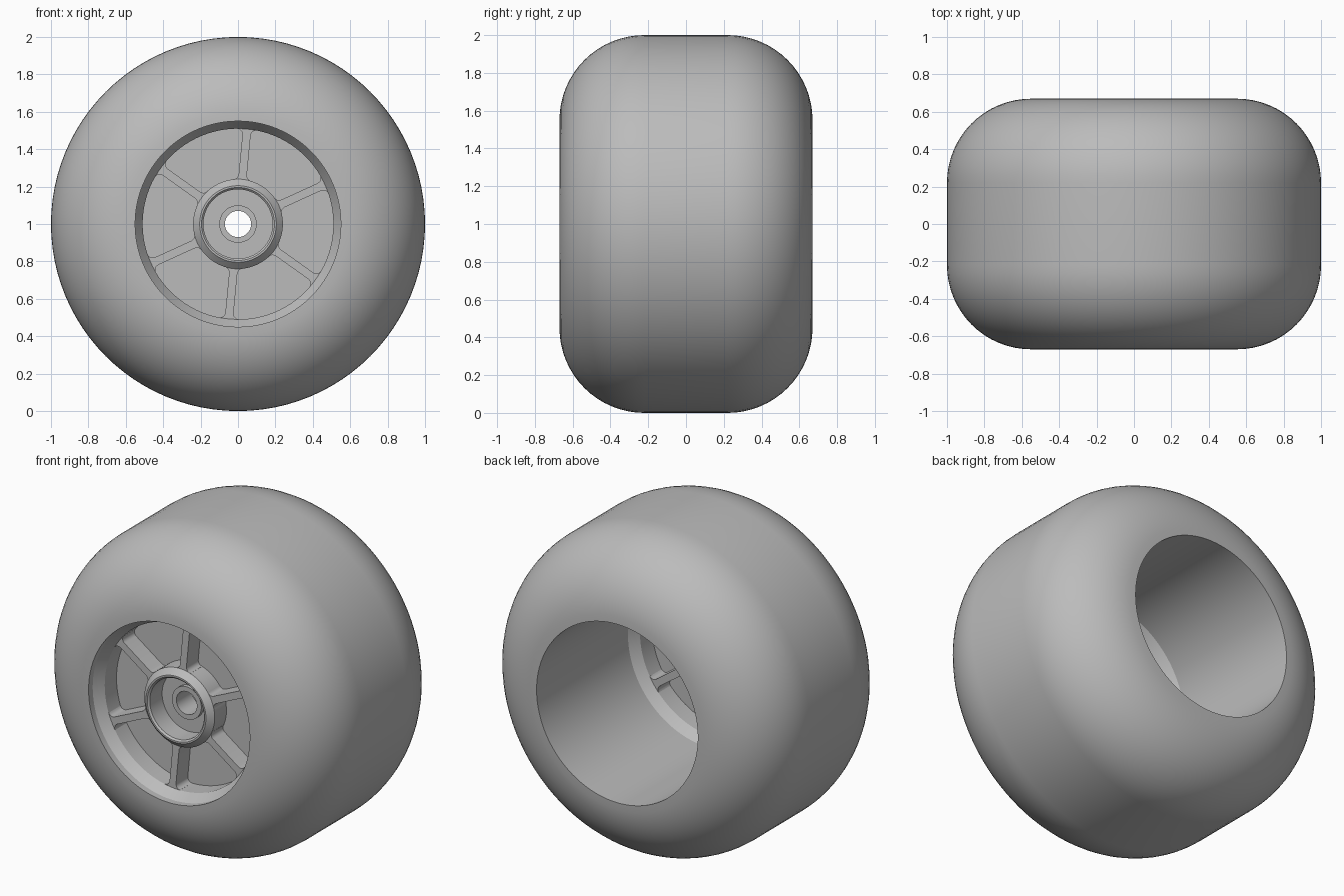
import bpy, bmesh, math
from mathutils import Vector, Matrix

cube = bpy.data.objects.get("Cube")
if cube:
    bpy.data.objects.remove(cube, do_unlink=True)

AXLE = Vector((0, 0, 1))
grey = bpy.data.materials.new("plain grey")
grey.use_nodes = True
COLOR = (0.5, 0.5, 0.5, 1)
grey.diffuse_color = COLOR
grey.node_tree.nodes["Principled BSDF"].inputs["Base Color"].default_value = COLOR


def add_object(name, bm):
    bmesh.ops.recalc_face_normals(bm, faces=bm.faces)
    mesh = bpy.data.meshes.new(name)
    bm.to_mesh(mesh)
    bm.free()
    mesh.materials.append(grey)
    obj = bpy.data.objects.new(name, mesh)
    obj.location = AXLE
    bpy.context.collection.objects.link(obj)
    return obj


def lathe(name, profile, steps=96):
    """Revolve a closed (radius, y) profile around the axle."""
    bm = bmesh.new()
    verts = [bm.verts.new((r, y, 0)) for r, y in profile]
    edges = [bm.edges.new((v, verts[i - 1])) for i, v in enumerate(verts)]
    bmesh.ops.spin(bm, geom=verts + edges, cent=(0, 0, 0), axis=(0, 1, 0),
                   angle=math.tau, steps=steps)
    bmesh.ops.remove_doubles(bm, verts=bm.verts, dist=1e-5)
    return add_object(name, bm)


def arc(cx, cy, radius, start, end, steps):
    angles = [math.radians(start + (end - start) * i / steps) for i in range(steps + 1)]
    return [(cx + radius * math.cos(a), cy + radius * math.sin(a)) for a in angles]


# Tyre: wide tread with large round shoulders and an open bore
BORE, ROUND, FLAT = 0.55, 0.45, 0.22
tyre = arc(BORE, -FLAT, ROUND, -90, 0, 16) + arc(BORE, FLAT, ROUND, 0, 90, 16)
lathe("tyre", tyre)

# Rim: the wheel centre is symmetric about this plane near the front
MID = -0.425
HALF_RIM, HALF_SPOKE, HALF_WEB, HALF_HUB = 0.205, 0.145, 0.03, 0.18


def two_sided(half):
    """Mirror half a profile, given from the outside in, about the rim plane."""
    return ([(r, MID - d) for r, d in half]
            + [(r, MID + d) for r, d in reversed(half)])


lathe("rim_ring", two_sided([(0.56, HALF_RIM), (BORE, HALF_RIM),
                             (0.51, HALF_SPOKE), (0.51, 0.01)]))
lathe("web_plate", two_sided([(0.53, HALF_WEB), (0.22, HALF_WEB)]))

# Hub: chamfered tube with bearing pockets and a small raised bush around the hole
lathe("hub", two_sided([(0.24, HALF_SPOKE), (0.205, HALF_HUB), (0.195, HALF_HUB),
                        (0.185, HALF_HUB - 0.01), (0.185, 0.05),
                        (0.1, 0.05), (0.1, 0.075), (0.07, 0.075)]))

# Spokes: straight bars with filleted ends
WIDTH, FILLET, INNER, OUTER = 0.022, 0.03, 0.235, 0.507
side = ([(INNER - 0.02, WIDTH + FILLET)]
        + arc(INNER + FILLET, WIDTH + FILLET, FILLET, 180, 270, 5)
        + arc(OUTER - FILLET, WIDTH + FILLET, FILLET, 270, 360, 5)
        + [(OUTER + 0.02, WIDTH + FILLET)])
outline = side + [(u, -v) for u, v in reversed(side)]
for k in range(6):
    bm = bmesh.new()
    face = bm.faces.new([bm.verts.new((u, MID - HALF_SPOKE, v)) for u, v in outline])
    grown = bmesh.ops.extrude_face_region(bm, geom=[face])["geom"]
    bmesh.ops.translate(bm, vec=(0, 2 * HALF_SPOKE, 0),
                        verts=[g for g in grown if isinstance(g, bmesh.types.BMVert)])
    turn = Matrix.Rotation(-math.radians(84.5 + 60 * k), 4, 'Y')
    bmesh.ops.transform(bm, matrix=turn, verts=bm.verts)
    add_object(f"spoke_{k + 1}", bm)

# Smooth curved faces, keep machined edges sharp
for obj in bpy.context.scene.objects:
    if obj.type == 'MESH':
        obj.select_set(True)
        bpy.context.view_layer.objects.active = obj
bpy.ops.object.shade_smooth_by_angle(angle=math.radians(30))
